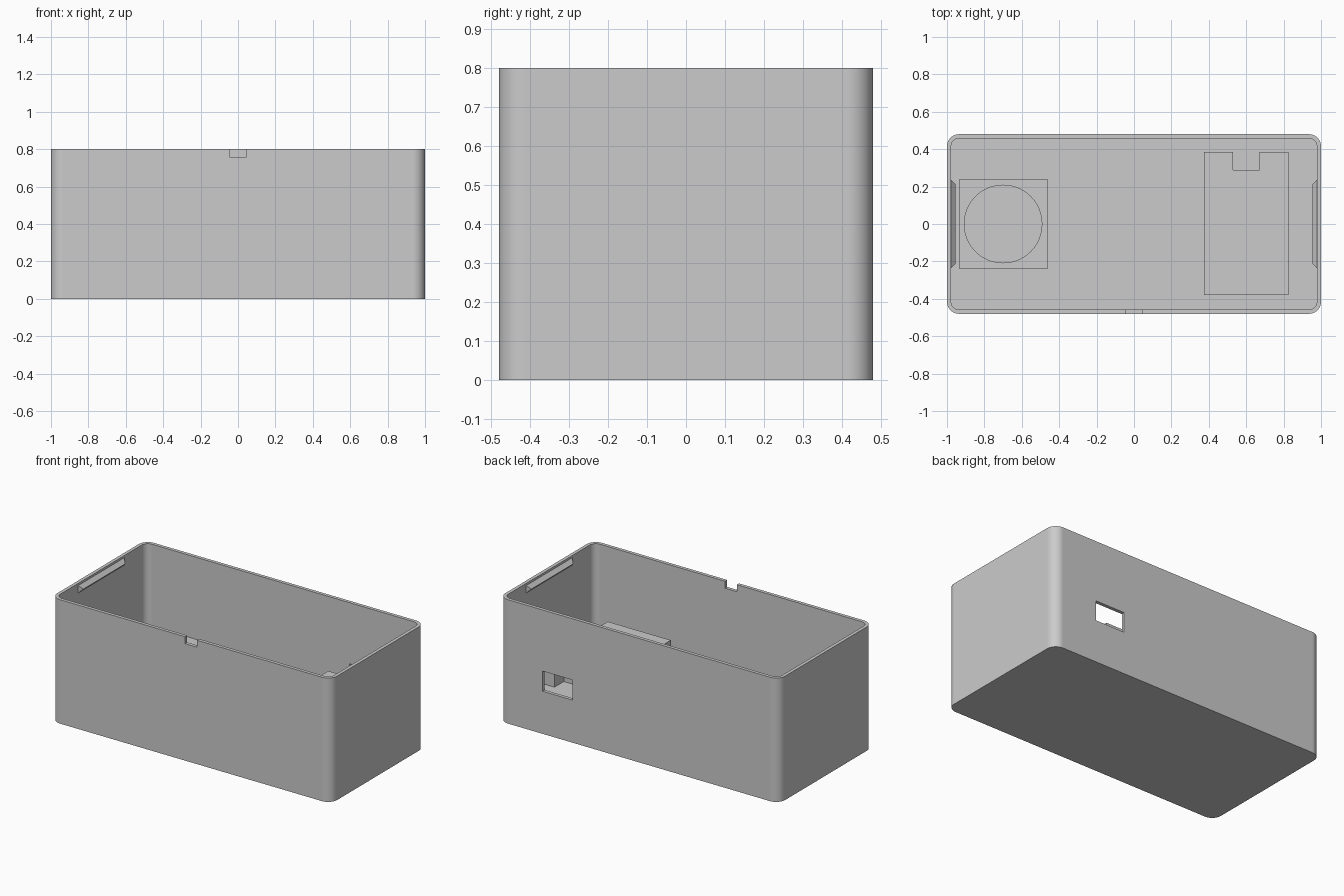
import bpy, bmesh, math
from mathutils import Vector

if "Cube" in bpy.data.objects:
    bpy.data.objects.remove(bpy.data.objects["Cube"], do_unlink=True)

LENGTH, WIDTH, HEIGHT = 2.0, 0.96, 0.8
WALL, RADIUS = 0.022, 0.065
FLOOR = 0.27
BOSS_TOP = 0.36

grey = bpy.data.materials.new("plain grey")
grey.use_nodes = True
grey.diffuse_color = (0.6, 0.6, 0.6, 1)
grey.node_tree.nodes["Principled BSDF"].inputs["Base Color"].default_value = (0.6, 0.6, 0.6, 1)


def finish(name, bm):
    bmesh.ops.recalc_face_normals(bm, faces=bm.faces)
    mesh = bpy.data.meshes.new(name)
    bm.to_mesh(mesh)
    bm.free()
    mesh.materials.append(grey)
    obj = bpy.data.objects.new(name, mesh)
    bpy.context.collection.objects.link(obj)
    return obj


def prism(name, outline, z0, z1):
    """Extrude a flat outline upward from z0 to z1."""
    bm = bmesh.new()
    face = bm.faces.new([bm.verts.new((x, y, z0)) for x, y in outline])
    top = bmesh.ops.extrude_face_region(bm, geom=[face])["geom"]
    bmesh.ops.translate(bm, vec=(0, 0, z1 - z0),
                        verts=[v for v in top if isinstance(v, bmesh.types.BMVert)])
    return finish(name, bm)


def rounded(length, width, radius, steps=12):
    points = []
    for quarter, (sx, sy) in enumerate([(1, 1), (-1, 1), (-1, -1), (1, -1)]):
        for i in range(steps + 1):
            a = math.pi / 2 * (quarter + i / steps)
            points.append((sx * (length / 2 - radius) + radius * math.cos(a),
                           sy * (width / 2 - radius) + radius * math.sin(a)))
    return points


def rect(x0, x1, y0, y1):
    return [(x0, y0), (x1, y0), (x1, y1), (x0, y1)]


def smooth(obj):
    bpy.ops.object.select_all(action="DESELECT")
    obj.select_set(True)
    bpy.context.view_layer.objects.active = obj
    bpy.ops.object.shade_smooth_by_angle(angle=math.radians(30))


# Case: rounded block, hollowed from above, with a rim notch and a rear port
case = prism("case", rounded(LENGTH, WIDTH, RADIUS), 0, HEIGHT)
cutters = [
    prism("cavity_cutter", rounded(LENGTH - 2 * WALL, WIDTH - 2 * WALL, RADIUS - WALL),
          FLOOR, HEIGHT + 0.1),
    prism("rim_notch_cutter", rect(-0.042, 0.042, -0.6, -0.4), 0.755, HEIGHT + 0.1),
    prism("rear_port_cutter", rect(0.476, 0.689, 0.42, 0.6), 0.275, 0.405),
]
bpy.context.view_layer.objects.active = case
for cutter in cutters:
    mod = case.modifiers.new(cutter.name, "BOOLEAN")
    mod.operation, mod.solver, mod.object = "DIFFERENCE", "EXACT", cutter
    bpy.ops.object.modifier_apply(modifier=mod.name)
    bpy.data.objects.remove(cutter, do_unlink=True)
smooth(case)
weighted = case.modifiers.new("even_shading", "WEIGHTED_NORMAL")
weighted.keep_sharp = True

# Board mount: raised block with a connector slot at the rear
prism("board_mount", [(0.375, -0.38), (0.825, -0.38), (0.825, 0.385), (0.67, 0.385),
                      (0.67, 0.29), (0.53, 0.29), (0.53, 0.385), (0.375, 0.385)],
      FLOOR - 0.01, BOSS_TOP)

# Sensor mount: square pad carrying a round disc
prism("sensor_pad", rect(-0.935, -0.46, -0.237, 0.237), FLOOR - 0.01, 0.31)
disc = [(-0.7 + 0.21 * math.cos(a), 0.21 * math.sin(a))
        for a in (math.tau * i / 64 for i in range(64))]
smooth(prism("sensor_disc", disc, FLOOR, 0.345))


# Lid catches: sloped ridges on both end walls
def catch(name, side):
    wall_x, depth, half, mid = LENGTH / 2 - WALL, 0.024, 0.237, 0.762
    bm = bmesh.new()
    for x, y, z in [(wall_x + 0.005, half, depth), (wall_x, half, depth),
                    (wall_x - depth, half - depth, 0)]:
        for sy in (-1, 1):
            for sz in (-1, 1):
                bm.verts.new(Vector((side * x, sy * y, mid + sz * z)))
    bmesh.ops.remove_doubles(bm, verts=bm.verts, dist=0.0001)
    bmesh.ops.convex_hull(bm, input=bm.verts)
    bmesh.ops.dissolve_limit(bm, angle_limit=0.01, verts=bm.verts, edges=bm.edges)
    return finish(name, bm)


for side, label in ((1, "left"), (-1, "right")):
    catch(label + "_lid_catch", side)
